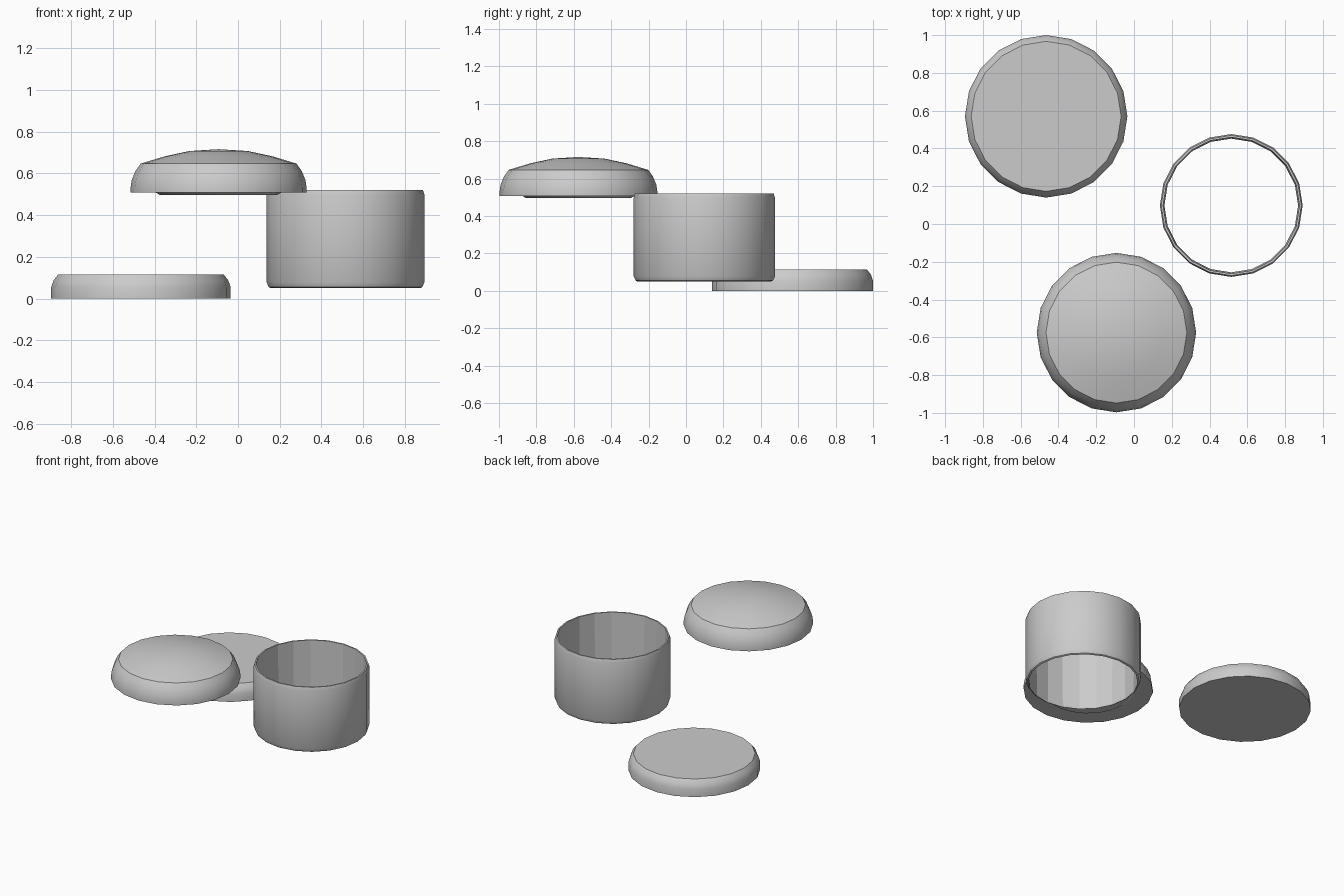
import bpy, bmesh, math

if "Cube" in bpy.data.objects:
    bpy.data.objects.remove(bpy.data.objects["Cube"])

SIDES = 20


def lathe(name, centre, profile, closed=False, flat_segments=()):
    """Revolve a (radius, z) profile; radius 0 is a pole, end rings are capped by poles."""
    bm = bmesh.new()
    rings = []
    for r, z in profile:
        if r == 0:
            rings.append([bm.verts.new((0, 0, z))] * SIDES)
        else:
            rings.append([bm.verts.new((r * math.cos(2 * math.pi * i / SIDES),
                                        r * math.sin(2 * math.pi * i / SIDES), z))
                          for i in range(SIDES)])
    flat = set()
    for s in range(len(rings) if closed else len(rings) - 1):
        a, b = rings[s], rings[(s + 1) % len(rings)]
        for i in range(SIDES):
            j = (i + 1) % SIDES
            quad = list(dict.fromkeys((a[i], a[j], b[j], b[i])))
            face = bm.faces.new(quad)
            if s in flat_segments:
                flat.add(face)
    bmesh.ops.recalc_face_normals(bm, faces=bm.faces)
    bm.faces.index_update()
    flat = {f.index for f in flat}
    mesh = bpy.data.meshes.new(name)
    bm.to_mesh(mesh)
    bm.free()
    obj = bpy.data.objects.new(name, mesh)
    obj.location = (*centre, 0)
    bpy.context.collection.objects.link(obj)
    bpy.ops.object.select_all(action='DESELECT')
    obj.select_set(True)
    bpy.context.view_layer.objects.active = obj
    bpy.ops.object.shade_smooth_by_angle(angle=math.radians(28))
    for i in flat:
        mesh.polygons[i].use_smooth = False
    return obj


# Flat base with a rounded shoulder
lathe("base_disc", (-0.465, 0.57), [
    (0, 0), (0.43, 0), (0.43, 0.055), (0.418, 0.088), (0.397, 0.115), (0, 0.115)])

# Open tube with bevelled rims and a faceted inside wall
lathe("tube_body", (0.515, 0.098), [
    (0.357, 0.05), (0.367, 0.055), (0.378, 0.078), (0.378, 0.498), (0.371, 0.52),
    (0.361, 0.52), (0.354, 0.06)], closed=True, flat_segments=(5,))

# Domed lid with a shallow plug underneath
lathe("domed_lid", (-0.093, -0.575), [
    (0, 0.496), (0.28, 0.496), (0.30, 0.508), (0.422, 0.508), (0.422, 0.53),
    (0.416, 0.568), (0.398, 0.612), (0.373, 0.647), (0.257, 0.682),
    (0.14, 0.707), (0, 0.716)])
